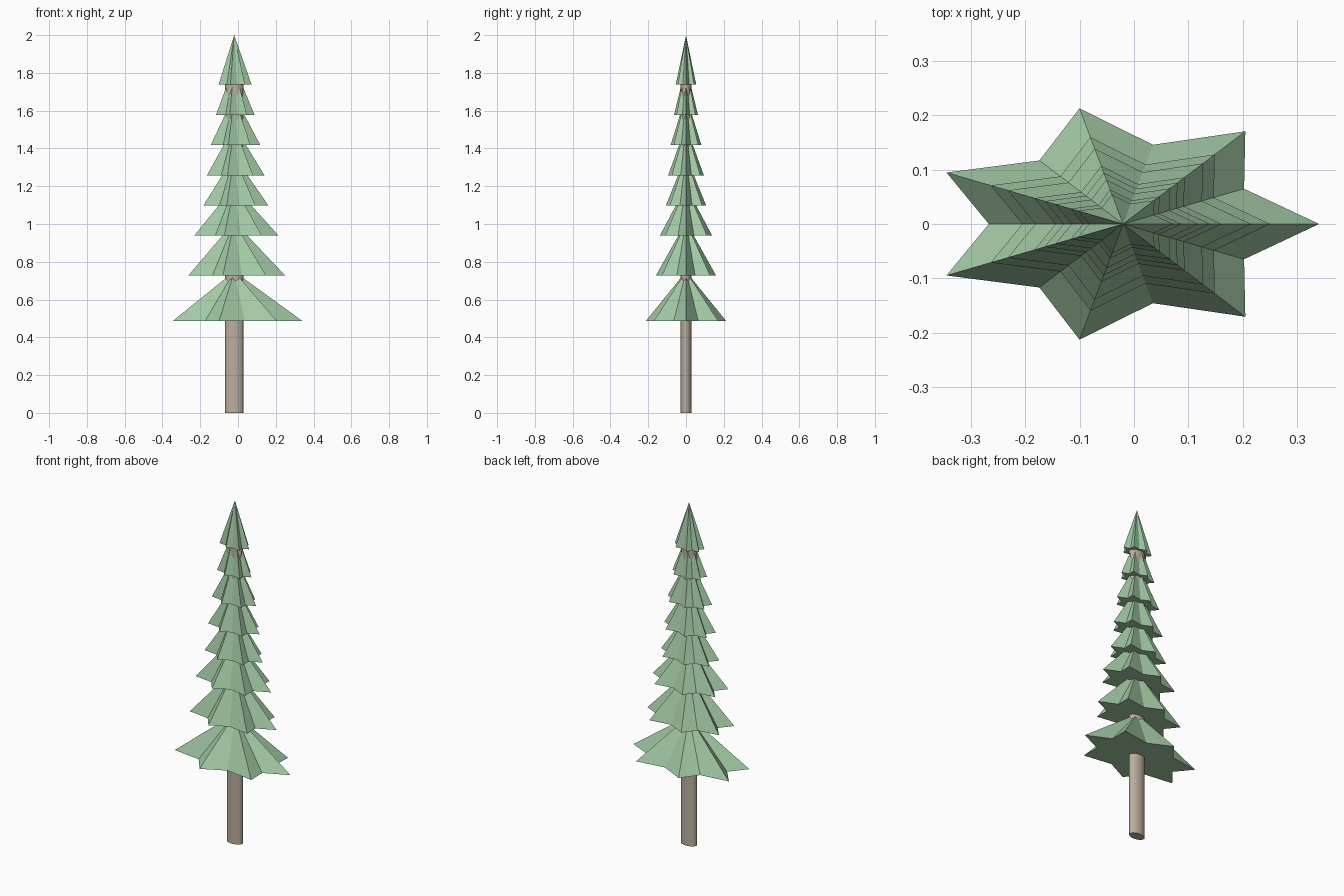
import bpy, bmesh
from math import cos, sin, pi

if "Cube" in bpy.data.objects:
    bpy.data.objects.remove(bpy.data.objects["Cube"])

CX = -0.02       # tree axis
FLAT = 0.605     # depth relative to width
VALLEY = 0.685   # notch radius relative to tip radius
POINTS = 7


def material(name, color):
    mat = bpy.data.materials.new(name)
    mat.diffuse_color = color
    mat.use_nodes = True
    mat.node_tree.nodes["Principled BSDF"].inputs["Base Color"].default_value = mat.diffuse_color
    return mat


def star_tier(name, z, radius, height, mat):
    bm = bmesh.new()
    ring = []
    for i in range(POINTS * 2):
        a = pi * i / POINTS
        r = radius * (VALLEY if i % 2 else 1)
        ring.append(bm.verts.new((CX + r * cos(a), FLAT * r * sin(a), z)))
    apex = bm.verts.new((CX, 0, z + height))
    for i, v in enumerate(ring):
        bm.faces.new((v, ring[(i + 1) % len(ring)], apex))
    bm.faces.new(ring[::-1])
    mesh = bpy.data.meshes.new(name)
    bm.to_mesh(mesh)
    bm.free()
    mesh.materials.append(mat)
    obj = bpy.data.objects.new(name, mesh)
    bpy.context.collection.objects.link(obj)


green = material("foliage_green", (0.36, 0.58, 0.37, 1))
brown = material("bark_brown", (0.50, 0.42, 0.34, 1))

# Trunk: oval post running up inside the foliage
TRUNK_TOP = 1.78
bpy.ops.mesh.primitive_cylinder_add(vertices=32, radius=0.048, depth=TRUNK_TOP,
                                    location=(CX, 0, TRUNK_TOP / 2))
trunk = bpy.context.object
trunk.name = "trunk"
trunk.scale.y = FLAT
bpy.ops.object.transform_apply(location=False, rotation=False, scale=True)
trunk.data.materials.append(brown)
bpy.ops.object.shade_smooth_by_angle()

# Foliage: star-shaped cones (base height, tip radius, cone height)
tiers = [(0.487, 0.36, 0.262), (0.727, 0.27, 0.285), (0.938, 0.235, 0.262),
         (1.098, 0.181, 0.262), (1.258, 0.16, 0.262), (1.418, 0.138, 0.262),
         (1.578, 0.107, 0.262), (1.738, 0.092, 0.262)]
for n, (z, r, h) in enumerate(tiers, 1):
    star_tier(f"foliage_tier_{n}", z, r, h, green)
